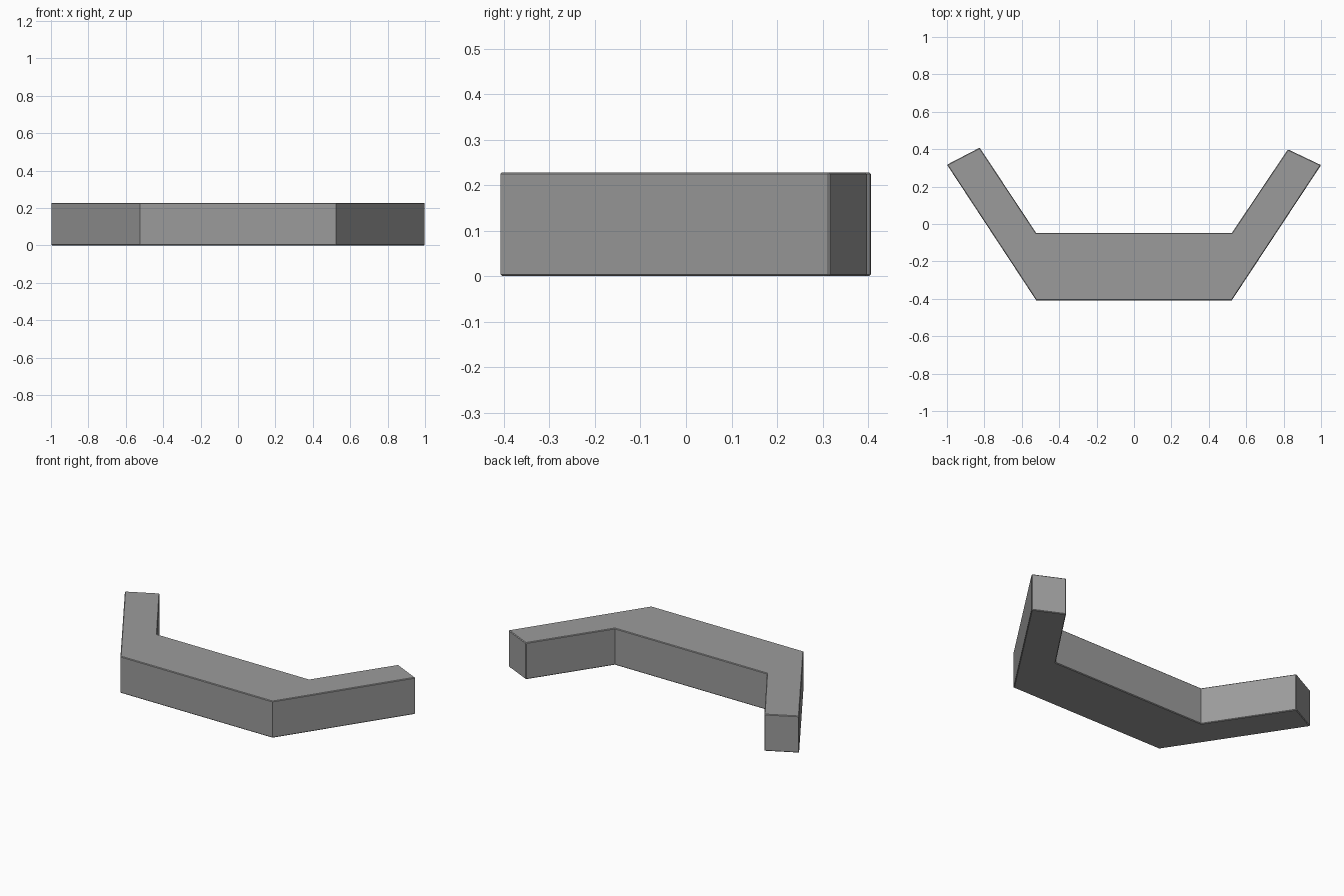
import bpy
import bmesh
import math

if "Cube" in bpy.data.objects:
    bpy.data.objects.remove(bpy.data.objects["Cube"], do_unlink=True)

HEIGHT = 0.228

# Plain grey material
grey = bpy.data.materials.new("mid_grey")
grey.use_nodes = True
colour = (0.33, 0.33, 0.33, 1)
grey.diffuse_color = colour
grey.node_tree.nodes["Principled BSDF"].inputs["Base Color"].default_value = colour

# Plan outline: straight middle with two swept-back arms
outline = [
    (-0.523, -0.408), (0.523, -0.408),
    (1.0, 0.315), (0.823, 0.399),
    (0.523, -0.048), (-0.523, -0.048),
    (-0.825, 0.408), (-1.0, 0.317),
]

# Extrude the outline upward into a solid
bm = bmesh.new()
base = bm.faces.new([bm.verts.new((x, y, 0)) for x, y in outline])
top = bmesh.ops.extrude_face_region(bm, geom=[base])["geom"]
bmesh.ops.translate(bm, vec=(0, 0, HEIGHT),
                    verts=[v for v in top if isinstance(v, bmesh.types.BMVert)])
bmesh.ops.recalc_face_normals(bm, faces=bm.faces)
mesh = bpy.data.meshes.new("angled_bar")
bm.to_mesh(mesh)
bm.free()
mesh.materials.append(grey)

bar = bpy.data.objects.new("angled_bar", mesh)
bpy.context.collection.objects.link(bar)

# Fine chamfer on the square edges only, leaving the bends crisp
bevel = bar.modifiers.new("fine_chamfer", "BEVEL")
bevel.width = 0.004
bevel.segments = 1
bevel.limit_method = "ANGLE"
bevel.angle_limit = math.radians(65)
